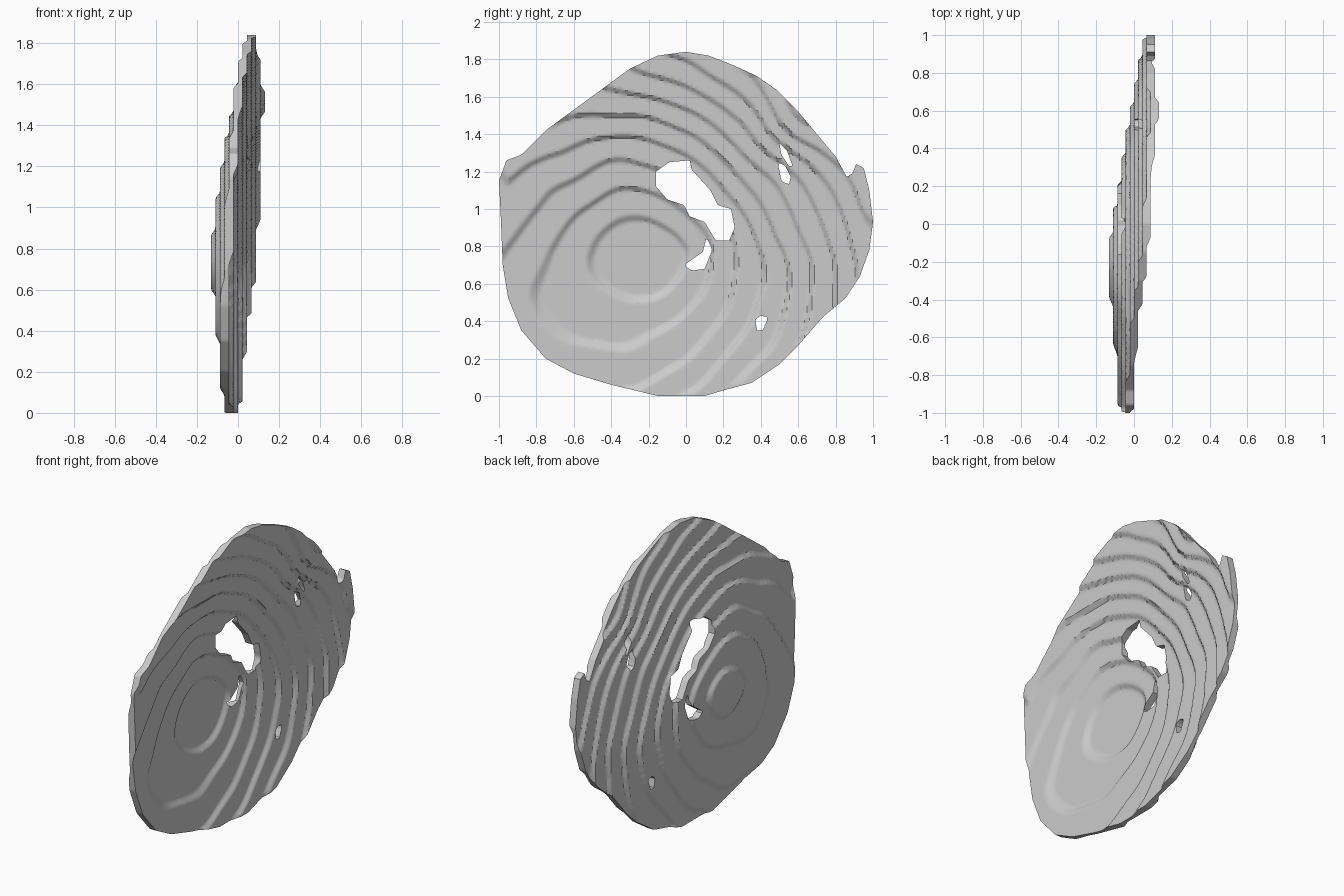
import bpy, math
from mathutils import Vector, noise

if "Cube" in bpy.data.objects:
    bpy.data.objects.remove(bpy.data.objects["Cube"])

# Outer edge and the torn holes, as (y, z) loops
OUTLINE = [(-.15, 0), (.1, 0), (.2, .03), (.35, .07), (.5, .17), (.6, .27), (.73, .42), (.85, .52),
           (.93, .64), (.98, .78), (1, .93), (.98, 1.1), (.95, 1.22), (.91, 1.24), (.89, 1.19),
           (.86, 1.17), (.8, 1.28), (.7, 1.4), (.6, 1.52), (.48, 1.64), (.38, 1.71), (.25, 1.77),
           (.12, 1.82), (0, 1.84), (-.15, 1.82), (-.3, 1.75), (-.6, 1.53), (-.75, 1.42),
           (-.88, 1.29), (-.96, 1.26), (-1, 1.15), (-.99, .95), (-.98, .7), (-.95, .52),
           (-.88, .35), (-.75, .2), (-.6, .12), (-.4, .06)]
HOLES = [
    [(-.16, 1.2), (-.09, 1.25), (.02, 1.26), (.03, 1.21), (.13, 1.1), (.17, 1.02), (.24, 1),
     (.26, .9), (.23, .83), (.16, .83), (.1, .93), (.02, .96), (-.01, 1.02), (-.1, 1.05), (-.16, 1.12)],
    [(.11, .85), (.14, .78), (.1, .68), (.03, .67), (-.01, .7), (.09, .77)],
    [(.5, 1.35), (.54, 1.31), (.57, 1.23), (.55, 1.23), (.51, 1.29)],
    [(.49, 1.25), (.53, 1.23), (.56, 1.17), (.55, 1.13), (.51, 1.15)],
    [(.37, .41), (.4, .43), (.44, .42), (.41, .35), (.38, .35)],
]
CELL, STEP, THICK = 0.0135, 0.022, 0.036


def inside(p, loop):
    hit = False
    for (ay, az), (by, bz) in zip(loop, loop[1:] + loop[:1]):
        if (az > p[1]) != (bz > p[1]) and p[0] < ay + (by - ay) * (p[1] - az) / (bz - az):
            hit = not hit
    return hit


def snap(p):
    best = None
    for loop in [OUTLINE] + HOLES:
        for a, b in zip(loop, loop[1:] + loop[:1]):
            a, b = Vector(a), Vector(b)
            t = max(0, min(1, (p - a).dot(b - a) / (b - a).length_squared))
            q = a.lerp(b, t)
            if best is None or (q - p).length < (best - p).length:
                best = q
    return best


# Tilted shallow bowl, opening towards +x
def bowl(y, z):
    dy, dz = y + .15, z - .8
    r = min(1, math.hypot(dy / (1.12 if dy > 0 else .85), dz / (1.03 if dz > 0 else .8)))
    x = .018 + .062 * y + .052 * (z - .92) - .128 * (1 - math.sqrt(r * r + .015)) 
    x += .022 * math.exp(-((y - .58) ** 2 + (z - 1.5) ** 2) / .05)
    return x + .005 * noise.noise(Vector((y * 4, z * 4, 1.7)))


# Stepped layers with steep risers
def terrace(x):
    n = math.floor(x / STEP)
    t = max(0, min(1, (x / STEP - n - .5) / .16 + .5))
    return (n + t) * STEP + STEP * .0


# Grid cells that lie on the disc
index, pts, cells = {}, [], []


def vert(i, j):
    if (i, j) not in index:
        index[i, j] = len(pts)
        pts.append(Vector((-1 + i * CELL, j * CELL)))
    return index[i, j]


for i in range(-1, int(2 / CELL) + 2):
    for j in range(-1, int(1.84 / CELL) + 2):
        c = (-1 + (i + .5) * CELL, (j + .5) * CELL)
        if inside(c, OUTLINE) and not any(inside(c, h) for h in HOLES):
            cells.append((vert(i, j), vert(i + 1, j), vert(i + 1, j + 1), vert(i, j + 1)))

# Border edges, pulled onto the outlines
edges = {(f[k], f[(k + 1) % 4]) for f in cells for k in range(4)}
border = [e for e in edges if (e[1], e[0]) not in edges]
for v in {v for e in border for v in e}:
    pts[v] = snap(pts[v])

# Two terraced skins joined by a rim wall
n = len(pts)
verts = [(terrace(bowl(*p) + THICK / 2), p.x, p.y) for p in pts]
verts += [(terrace(bowl(*p) - THICK / 2), p.x, p.y) for p in pts]
faces = cells + [tuple(v + n for v in reversed(f)) for f in cells]
faces += [(b, a, a + n, b + n) for a, b in border]

mesh = bpy.data.meshes.new("layered_disc")
mesh.from_pydata(verts, [], faces)
mesh.validate()
disc = bpy.data.objects.new("layered_disc", mesh)
bpy.context.collection.objects.link(disc)
bpy.context.view_layer.objects.active = disc
disc.select_set(True)
bpy.ops.object.shade_smooth_by_angle(angle=math.radians(30))
